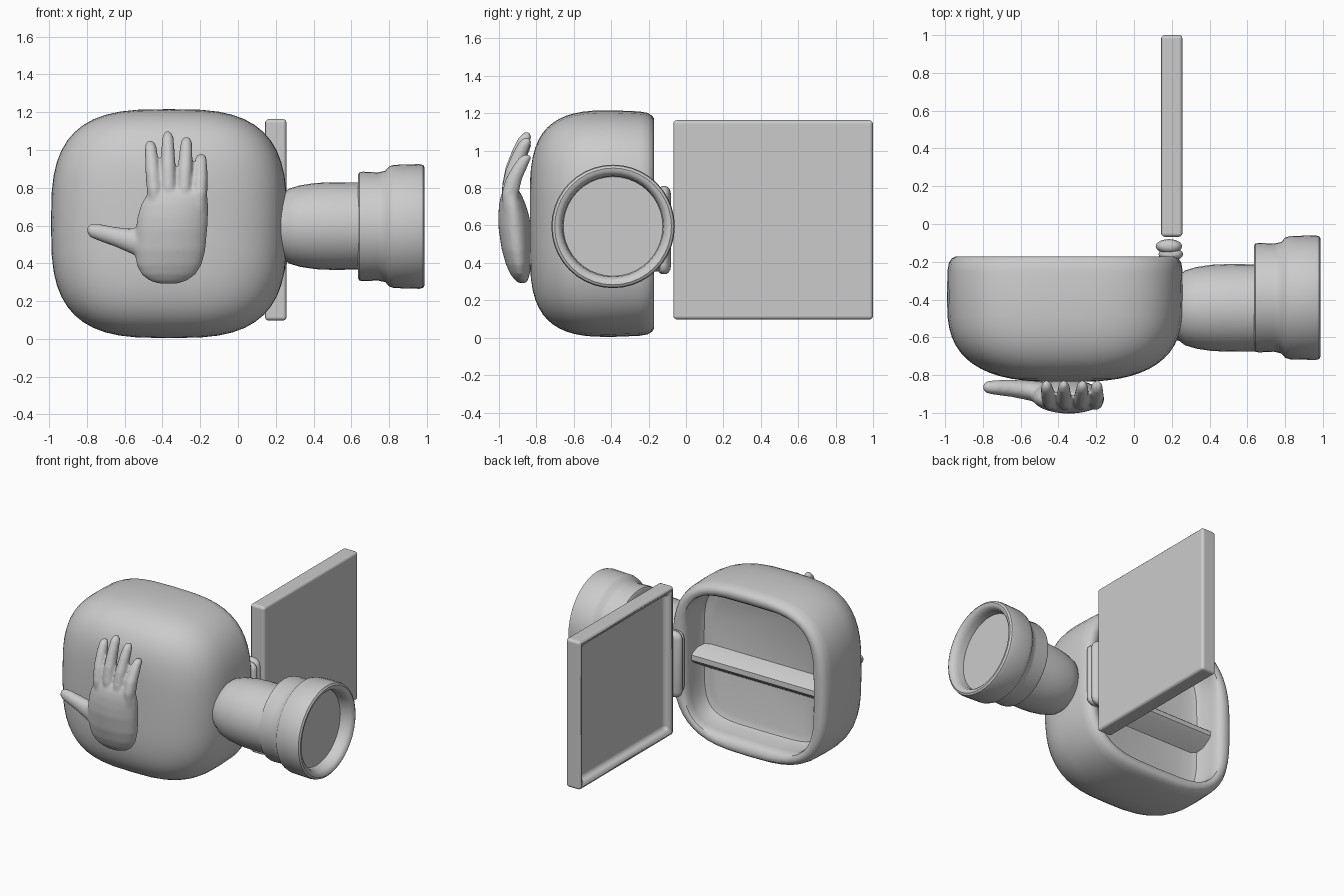
import bpy, bmesh, math
from mathutils import Vector

cube = bpy.data.objects.get("Cube")
if cube:
    bpy.data.objects.remove(cube, do_unlink=True)

GREY = (0.6, 0.6, 0.6, 1)
grey = bpy.data.materials.new("plain grey")
grey.use_nodes = True
grey.diffuse_color = GREY
for node in grey.node_tree.nodes:
    if node.type == 'BSDF_PRINCIPLED':
        node.inputs["Base Color"].default_value = GREY

# plane in which each ring lies, by loft axis
PLANES = {'x': (1, 2), 'y': (0, 2), 'z': (0, 1)}


def loft(bm, axis, sections, sides=32):
    """Skin superellipse rings, each (centre, half width, half height, optional power)."""
    i, j = PLANES[axis]
    rings = []
    for centre, a, b, *rest in sections:
        power = rest[0] if rest else 2
        ring = []
        for k in range(sides):
            t = math.tau * k / sides
            c, s = math.cos(t), math.sin(t)
            p = Vector(centre)
            p[i] += a * math.copysign(abs(c) ** (2 / power), c)
            p[j] += b * math.copysign(abs(s) ** (2 / power), s)
            ring.append(bm.verts.new(p))
        rings.append(ring)
    for r0, r1 in zip(rings, rings[1:]):
        for k in range(sides):
            n = (k + 1) % sides
            bm.faces.new((r0[k], r0[n], r1[n], r1[k]))
    bm.faces.new(rings[0])
    bm.faces.new(rings[-1])


def finish(name, bm, angle=40):
    bmesh.ops.recalc_face_normals(bm, faces=bm.faces)
    mesh = bpy.data.meshes.new(name)
    bm.to_mesh(mesh)
    bm.free()
    mesh.materials.append(grey)
    obj = bpy.data.objects.new(name, mesh)
    bpy.context.collection.objects.link(obj)
    bpy.ops.object.select_all(action='DESELECT')
    obj.select_set(True)
    bpy.context.view_layer.objects.active = obj
    bpy.ops.object.shade_smooth_by_angle(angle=math.radians(angle))
    return obj


# Body: domed front, rounded rim and a squarer hollow in the back
CX, CZ = -0.365, 0.61
bm = bmesh.new()
rings = []
for k in range(1, 15):
    t = math.pi / 2 * k / 14
    s, c = math.sin(t), math.cos(t)
    rings.append(((CX, -0.40 - 0.437 * c ** (2 / 2.8), CZ),
                  0.625 * s ** (2 / 2.8), 0.606 * s ** (2 / 4.2), 3.1))
for y, a, b, power in [(-0.25, 0.623, 0.6, 3.1), (-0.205, 0.615, 0.592, 3.1),
                       (-0.182, 0.6, 0.578, 3.1), (-0.172, 0.58, 0.563, 3.1),
                       (-0.173, 0.55, 0.54, 3.4), (-0.182, 0.525, 0.515, 3.8),
                       (-0.205, 0.508, 0.498, 4.4), (-0.24, 0.5, 0.49, 5),
                       (-0.33, 0.5, 0.49, 5), (-0.37, 0.48, 0.475, 5), (-0.385, 0.44, 0.44, 5)]:
    rings.append(((CX, y, CZ), a, b, power))
loft(bm, 'y', rings, 48)
finish("body", bm)

# Wedge-shaped shelf inside the hollow
bm = bmesh.new()
profile = [(-0.4, 0.648), (-0.28, 0.613), (-0.258, 0.595), (-0.255, 0.56), (-0.28, 0.535), (-0.4, 0.46)]
ends = [[bm.verts.new((CX + side * 0.505, y, z)) for y, z in profile] for side in (-1, 1)]
for k in range(len(profile)):
    n = (k + 1) % len(profile)
    bm.faces.new((ends[0][k], ends[0][n], ends[1][n], ends[1][k]))
for end in ends:
    bm.faces.new(end)
finish("inner_shelf", bm)

# Nozzle: narrow tube
bm = bmesh.new()
loft(bm, 'x', [((x, -0.444, 0.597), r, r) for x, r in
               [(0.15, 0.15), (0.24, 0.175), (0.27, 0.198), (0.33, 0.216), (0.41, 0.228),
                (0.5, 0.232), (0.66, 0.23)]])
finish("nozzle_tube", bm)

# Nozzle: stepped collar with dished end
bm = bmesh.new()
loft(bm, 'x', [((x, -0.39, 0.595), r, r) for x, r in
               [(0.635, 0.2), (0.635, 0.272), (0.642, 0.286), (0.66, 0.29), (0.74, 0.286),
                (0.78, 0.295), (0.8, 0.318), (0.825, 0.326), (0.96, 0.33), (0.98, 0.325),
                (0.988, 0.312), (0.985, 0.295), (0.972, 0.28), (0.945, 0.27), (0.9, 0.266)]], 40)
finish("nozzle_collar", bm)

# Door: slab with a recessed panel on its inner side
bm = bmesh.new()
bmesh.ops.create_cube(bm, size=1)
for v in bm.verts:
    v.co = (0.2 + v.co.x * 0.114, 0.466 + v.co.y * 1.068, 0.63 + v.co.z * 1.066)
bm.normal_update()
panel = min(bm.faces, key=lambda f: f.calc_center_median().x)
for thickness in (0.052, 0.03):
    bmesh.ops.inset_region(bm, faces=[panel], thickness=thickness)
for v in panel.verts:
    v.co.x += 0.045
door = finish("door", bm)
bevel = door.modifiers.new("soft_edges", 'BEVEL')
bevel.width = 0.02
bevel.segments = 3
bevel.limit_method = 'ANGLE'
bevel.use_clamp_overlap = False
bevel.harden_normals = True

# Hinge: upright rounded pin and its mounting strip
for name, x, y, a, b, half in [("hinge_pin", 0.185, -0.118, 0.07, 0.038, 0.235),
                               ("hinge_mount", 0.195, -0.16, 0.065, 0.035, 0.22)]:
    bm = bmesh.new()
    loft(bm, 'z', [((x, y, 0.575 + half * h), a * s, b * s) for h, s in
                   [(-1, 0.3), (-0.97, 0.65), (-0.9, 0.9), (-0.8, 1),
                    (0.8, 1), (0.9, 0.9), (0.97, 0.65), (1, 0.3)]], 20)
    finish(name, bm, 60)

# Hand: palm, four fingers and thumb fused into one skin
bm = bmesh.new()
loft(bm, 'z', [((x, y, z), a, b) for x, y, z, a, b in
               [(-0.37, -0.875, 0.292, 0.05, 0.02), (-0.37, -0.88, 0.308, 0.1, 0.035),
                (-0.368, -0.887, 0.34, 0.143, 0.052), (-0.365, -0.894, 0.39, 0.172, 0.068),
                (-0.36, -0.904, 0.47, 0.188, 0.081), (-0.352, -0.915, 0.58, 0.19, 0.087),
                (-0.345, -0.921, 0.65, 0.187, 0.083), (-0.335, -0.928, 0.71, 0.179, 0.072),
                (-0.325, -0.933, 0.755, 0.163, 0.058), (-0.32, -0.934, 0.79, 0.145, 0.04)]])
for base, tip, top in [(-0.435, -0.465, 1.05), (-0.365, -0.372, 1.098),
                       (-0.29, -0.272, 1.07), (-0.205, -0.195, 0.98)]:
    path = []
    for t, y, r in [(0, -0.935, 0.036), (0.3, -0.94, 0.04), (0.55, -0.922, 0.039),
                    (0.8, -0.885, 0.035), (0.94, -0.86, 0.03), (1, -0.85, 0.015)]:
        path.append(((base + (tip - base) * t, y, 0.68 + (top - 0.68) * t), r, r * 1.15))
    loft(bm, 'z', path, 16)
loft(bm, 'x', [((x, y, z), a, b) for x, y, z, a, b in
               [(-0.4, -0.9, 0.51, 0.06, 0.12), (-0.5, -0.89, 0.51, 0.057, 0.09),
                (-0.57, -0.88, 0.518, 0.052, 0.066), (-0.65, -0.87, 0.54, 0.046, 0.053),
                (-0.73, -0.866, 0.562, 0.04, 0.046), (-0.78, -0.864, 0.573, 0.033, 0.037),
                (-0.8, -0.864, 0.577, 0.016, 0.018)]], 16)
hand = finish("hand", bm)
remesh = hand.modifiers.new("fuse", 'REMESH')
remesh.mode = 'VOXEL'
remesh.voxel_size = 0.009
remesh.use_smooth_shade = True
smooth = hand.modifiers.new("soften", 'SMOOTH')
smooth.factor = 0.5
smooth.iterations = 12
